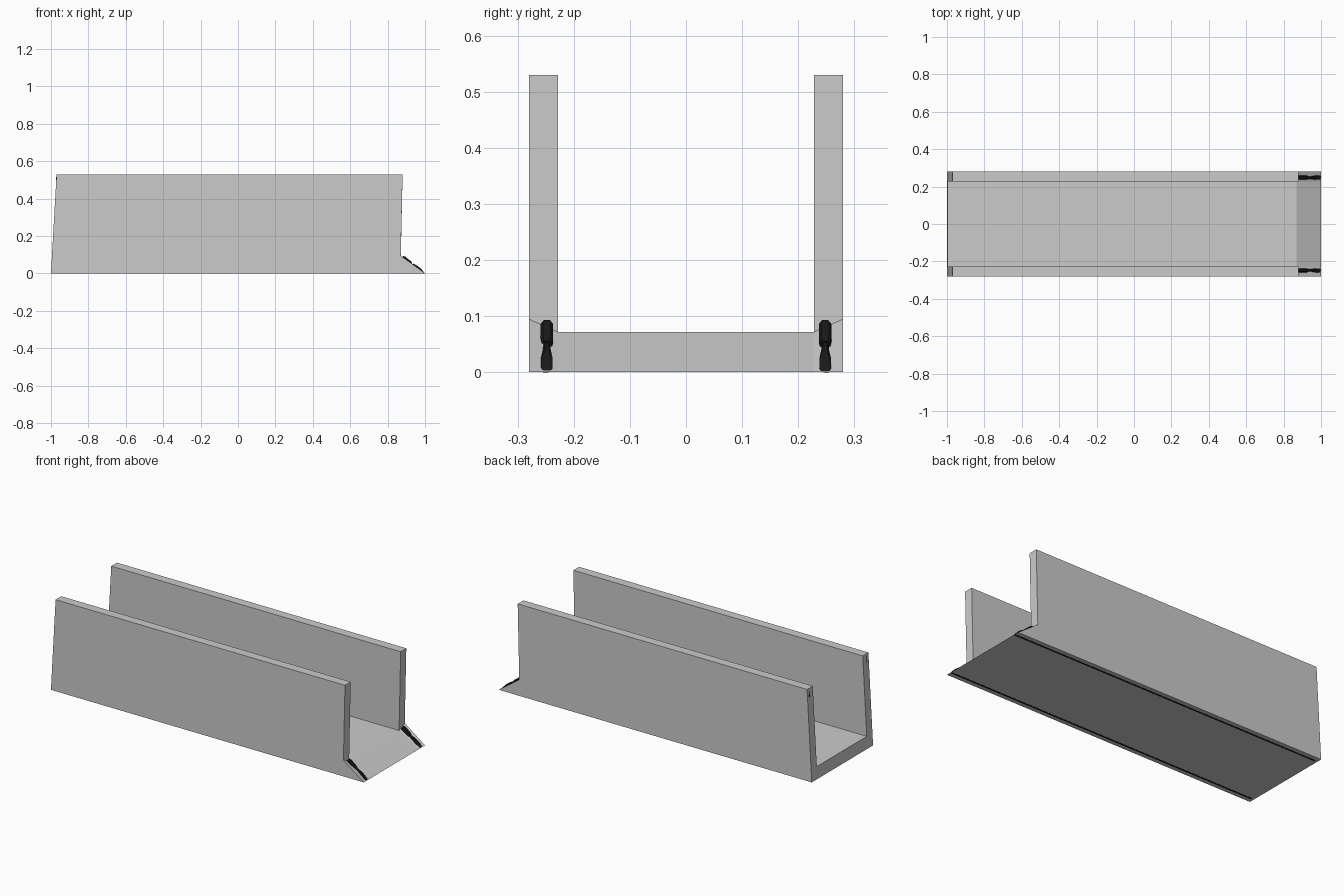
import bpy
import bmesh
import math

if "Cube" in bpy.data.objects:
    bpy.data.objects.remove(bpy.data.objects["Cube"])


def material(name, value):
    m = bpy.data.materials.new(name)
    m.diffuse_color = (value, value, value, 1)
    m.use_nodes = True
    m.node_tree.nodes["Principled BSDF"].inputs["Base Color"].default_value = m.diffuse_color
    return m


GREY = material("light grey", 0.6)
BLACK = material("black", 0.01)
HALF, INNER, TOP, FLOOR, LIP, BASE = 0.28, 0.228, 0.53, 0.072, 0.095, 0.001


def left_x(z):
    return -1 + 0.03 * z / TOP


def right_x(z):
    return 0.87 + 0.01 * max(0, (z - LIP) / (TOP - LIP))


def finish(name, bm, mat):
    bmesh.ops.remove_doubles(bm, verts=bm.verts, dist=1e-5)
    bmesh.ops.recalc_face_normals(bm, faces=bm.faces)
    me = bpy.data.meshes.new(name)
    bm.to_mesh(me)
    bm.free()
    me.materials.append(mat)
    ob = bpy.data.objects.new(name, me)
    bpy.context.collection.objects.link(ob)
    return ob


def loft(name, rings, mat):
    """Closed solid through equal-sized rings of points."""
    bm = bmesh.new()
    rows = [[bm.verts.new(p) for p in r] for r in rings]
    n = len(rows[0])
    for a, b in zip(rows, rows[1:]):
        for i in range(n):
            j = (i + 1) % n
            bm.faces.new((a[i], a[j], b[j], b[i]))
    bm.faces.new(rows[0])
    bm.faces.new(rows[-1])
    return finish(name, bm, mat)


# U-shaped channel with slanted ends
profile = [(-HALF, BASE), (HALF, BASE), (HALF, LIP), (HALF, TOP), (INNER, TOP),
           (INNER, FLOOR), (-INNER, FLOOR), (-INNER, TOP), (-HALF, TOP), (-HALF, LIP)]
loft("channel_body", [[(left_x(z), y, z) for y, z in profile],
                      [(right_x(z), y, z) for y, z in profile]], GREY)

# sloping toe at the right end, higher below the walls
loft("sloped_toe", [[(0.87, y, BASE), (0.87, y, h), (1, y, BASE)]
                    for y, h in ((-HALF, LIP), (-INNER, FLOOR), (INNER, FLOOR), (HALF, LIP))], GREY)


def seal(name, y0, rows):
    """Rounded black bead lying on the toe slope; rows are (t, half width, lift)."""
    rings = []
    for t, w, lift in rows:
        x, z = 0.875 + 0.123 * t, 0.082 * (1 - t)
        rings.append([(x + lift * 0.55 * k, y0 + w * s, max(BASE, z + lift * 0.84 * k))
                      for s, k in ((-1, -0.2), (-1, 0.7), (-0.6, 1), (0.6, 1), (1, 0.7), (1, -0.2))])
    loft(name, rings, BLACK)


for side, label in ((-1, "front"), (1, "back")):
    y = side * 0.248
    seal(label + "_upper_seal", y, [(0, 0.008, 0.014), (0.07, 0.011, 0.017),
                                    (0.32, 0.011, 0.014), (0.42, 0.009, 0.010)])
    seal(label + "_lower_seal", y, [(0.45, 0.006, 0.010), (0.6, 0.007, 0.012),
                                    (0.75, 0.010, 0.011), (0.93, 0.010, 0.005), (1, 0.007, 0.001)])
    # thin strip along the underside
    yb = side * 0.25
    loft(label + "_bottom_strip", [[(x, yb - 0.005, 0), (x, yb + 0.005, 0),
                                    (x, yb + 0.005, 0.002), (x, yb - 0.005, 0.002)]
                                   for x in (-0.985, 0.995)], BLACK)
    # small dark sliver near the top of the left end
    ye = side * 0.262
    loft(label + "_end_sliver", [[(left_x(z) - 0.001, ye - 0.002, z), (left_x(z) - 0.001, ye + 0.002, z),
                                  (left_x(z) + 0.003, ye + 0.002, z), (left_x(z) + 0.003, ye - 0.002, z)]
                                 for z in (0.48, 0.515)], BLACK)
